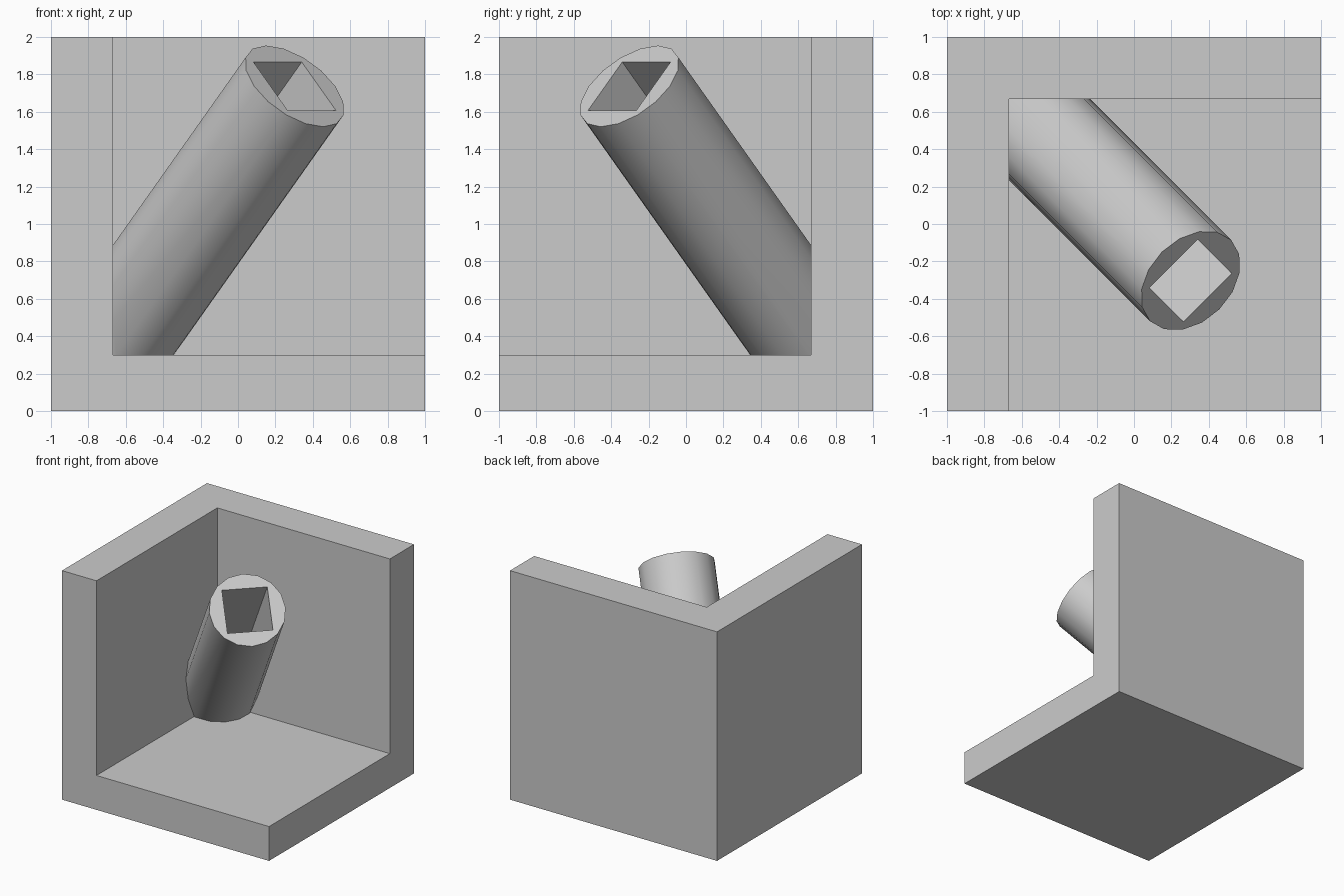
import bpy, bmesh
from mathutils import Matrix, Vector

if "Cube" in bpy.data.objects:
    bpy.data.objects.remove(bpy.data.objects["Cube"])

# Frame of the slanted tube: 45 degrees up, pointing to the front right
AXIS = Vector((0.5, -0.5, 0.5 ** 0.5))
SIDE = Vector((1, 1, 0)).normalized()
UP = AXIS.cross(SIDE)
TIP = Vector((0.303, -0.303, 1.737))


def add_object(name, bm):
    bmesh.ops.recalc_face_normals(bm, faces=bm.faces)
    mesh = bpy.data.meshes.new(name)
    bm.to_mesh(mesh)
    bm.free()
    obj = bpy.data.objects.new(name, mesh)
    bpy.context.collection.objects.link(obj)
    return obj


def box(name, lo, hi):
    lo, hi = Vector(lo), Vector(hi)
    bm = bmesh.new()
    bmesh.ops.create_cube(bm, size=1, matrix=Matrix.Translation((lo + hi) / 2)
                          @ Matrix.Diagonal((*(hi - lo), 1)))
    return add_object(name, bm)


def along_axis(start, end):
    """Matrix for a unit-depth solid lying on the tube axis, measured back from the tip."""
    turn = Matrix((SIDE, UP, AXIS)).transposed().to_4x4()
    return (Matrix.Translation(TIP - AXIS * (start + end) / 2) @ turn
            @ Matrix.Diagonal((1, 1, end - start, 1)))


def boolean(target, other, operation):
    mod = target.modifiers.new(operation, 'BOOLEAN')
    mod.operation, mod.object, mod.solver = operation, other, 'EXACT'
    bpy.context.view_layer.objects.active = target
    bpy.ops.object.modifier_apply(modifier=mod.name)
    bpy.data.objects.remove(other)


# Corner of two walls and a floor
corner = box("corner_with_tube", (-1, -1, 0), (1, 1, 2))
boolean(corner, box("room_cutter", (-0.667, -1.5, 0.3), (1.5, 0.667, 2.5)), 'DIFFERENCE')

# Round 16-sided tube, its lower end buried in the corner
bm = bmesh.new()
bmesh.ops.create_cone(bm, cap_ends=True, segments=16, radius1=0.307, radius2=0.307,
                      depth=1, matrix=along_axis(0, 2.0))
tube = add_object("tube", bm)

# Square hole through the tube
bm = bmesh.new()
bmesh.ops.create_cube(bm, size=1, matrix=along_axis(-0.3, 2.3) @ Matrix.Diagonal((0.365, 0.365, 1, 1)))
boolean(tube, add_object("hole_cutter", bm), 'DIFFERENCE')

# Join into one solid, smooth round side with sharp edges
boolean(corner, tube, 'UNION')
bpy.ops.object.select_all(action='DESELECT')
corner.select_set(True)
bpy.context.view_layer.objects.active = corner
bpy.ops.object.shade_smooth_by_angle()
